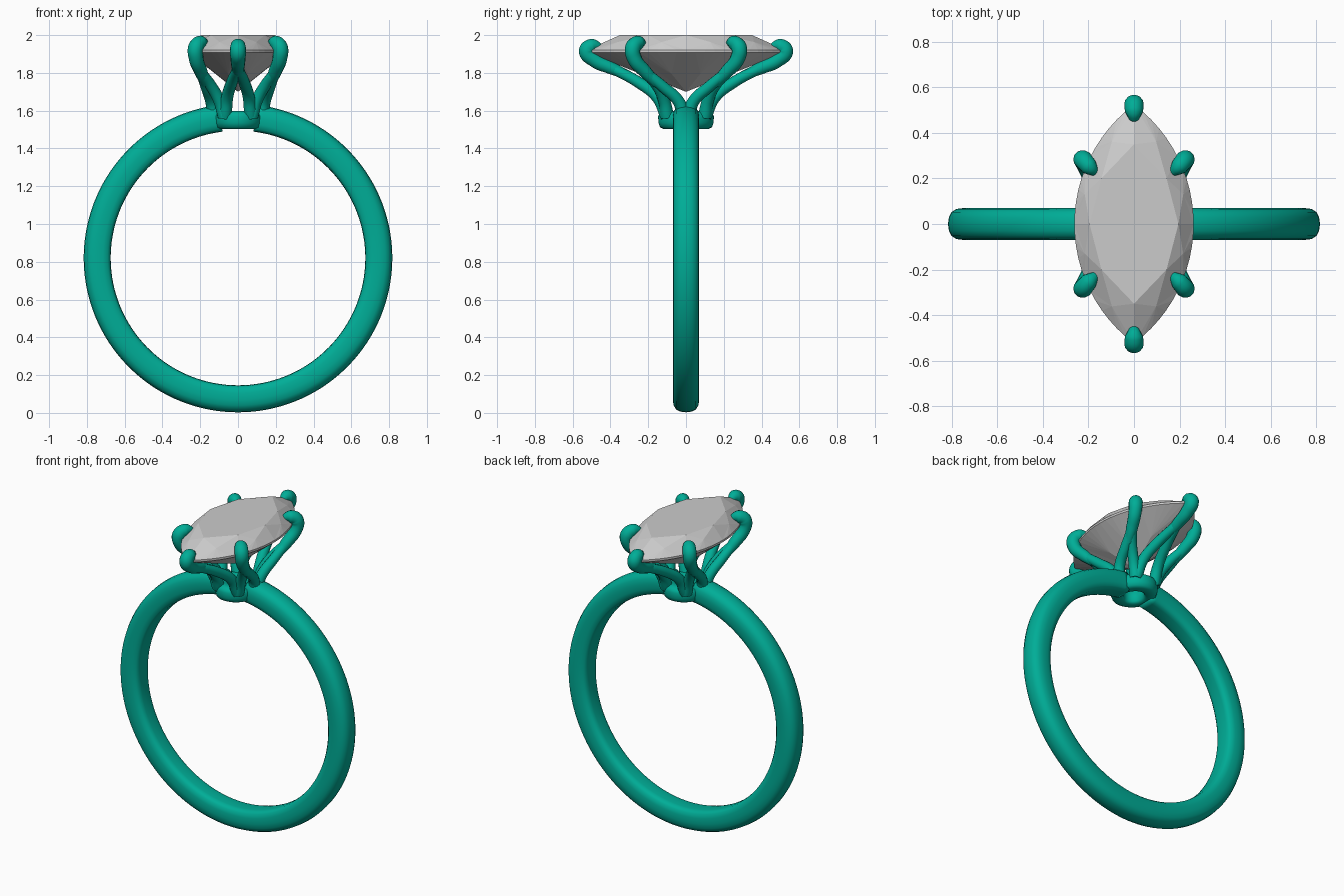
import bpy, bmesh
from math import sin, cos, pi, sqrt, asin, radians

if "Cube" in bpy.data.objects:
    bpy.data.objects.remove(bpy.data.objects["Cube"])

metal = bpy.data.materials.new("green_metal")
metal.diffuse_color = (0.0, 0.42, 0.31, 1)
metal.use_nodes = True
metal.node_tree.nodes["Principled BSDF"].inputs["Base Color"].default_value = metal.diffuse_color


def mesh_object(name, bm, mat=None, smooth=True):
    bmesh.ops.recalc_face_normals(bm, faces=bm.faces)
    me = bpy.data.meshes.new(name)
    bm.to_mesh(me)
    bm.free()
    ob = bpy.data.objects.new(name, me)
    bpy.context.collection.objects.link(ob)
    if mat:
        me.materials.append(mat)
    if smooth:
        for p in me.polygons:
            p.use_smooth = True
    return ob


def loft(name, rings, closed):
    bm = bmesh.new()
    vs = [[bm.verts.new(p) for p in r] for r in rings]
    n, m = len(vs), len(vs[0])
    for i in range(n if closed else n - 1):
        a, b = vs[i], vs[(i + 1) % n]
        for j in range(m):
            k = (j + 1) % m
            bm.faces.new((a[j], a[k], b[k], b[j]))
    if not closed:
        bm.faces.new(vs[0])
        bm.faces.new(vs[-1])
    return mesh_object(name, bm, metal)


# band: rounded section swept round the finger, open under the setting
half = [(.675, .03), (.678, .048), (.69, .062), (.715, .069), (.75, .07),
        (.78, .066), (.802, .052), (.813, .03)]
section = [(.674, 0)] + half + [(.817, 0)] + [(r, -y) for r, y in reversed(half)]
gap, steps = radians(7), 128
rings = []
for i in range(steps + 1):
    a = gap + (2 * pi - 2 * gap) * i / steps
    rings.append([(r * sin(a), y, .82 + r * cos(a)) for r, y in section])
loft("band", rings, False)

# collar: small rounded ring joining band and prongs
prof = [(.062, 1.515), (.075, 1.503), (.115, 1.503), (.132, 1.512), (.14, 1.535),
        (.142, 1.57), (.134, 1.588), (.115, 1.598), (.075, 1.598), (.062, 1.585)]
loft("collar", [[(r * .93 * cos(2 * pi * i / 48), r * 1.04 * sin(2 * pi * i / 48), z)
                 for r, z in prof] for i in range(48)], True)


# prongs: a hooked stem that forks into two legs
def prong(name, stem, legs, sx, sy):
    cu = bpy.data.curves.new(name, 'CURVE')
    cu.dimensions = '3D'
    cu.bevel_depth = 1
    cu.bevel_resolution = 5
    cu.resolution_u = 8
    cu.use_fill_caps = True
    for pts in [stem] + legs:
        sp = cu.splines.new('BEZIER')
        sp.bezier_points.add(len(pts) - 1)
        for bp, (x, y, z, r) in zip(sp.bezier_points, pts):
            bp.co = (x * sx, y * sy, z)
            bp.radius = r
            bp.handle_left_type = bp.handle_right_type = 'AUTO'
    ob = bpy.data.objects.new(name, cu)
    bpy.context.collection.objects.link(ob)
    cu.materials.append(metal)
    bpy.ops.object.select_all(action='DESELECT')
    ob.select_set(True)
    bpy.context.view_layer.objects.active = ob
    bpy.ops.object.convert(target='MESH')
    bpy.ops.object.shade_smooth_by_angle(angle=radians(50))


end_stem = [(0, .30, 1.785, .024), (0, .40, 1.827, .034), (0, .485, 1.868, .039), (0, .525, 1.918, .043),
            (0, .495, 1.942, .040), (0, .46, 1.938, .022), (0, .442, 1.932, .003)]
end_leg = [(.068, .10, 1.57, .036), (.057, .15, 1.67, .032), (.032, .255, 1.752, .030),
           (.008, .36, 1.808, .028), (0, .42, 1.836, .022)]
end_legs = [end_leg, [(-x, y, z, r) for x, y, z, r in end_leg]]
side_stem = [(.172, .155, 1.745, .026), (.196, .215, 1.805, .035), (.222, .275, 1.88, .039), (.222, .28, 1.935, .042),
             (.197, .252, 1.96, .038), (.17, .228, 1.955, .02), (.153, .215, 1.95, .003)]
side_legs = [[(.125, .012, 1.57, .036), (.142, .04, 1.65, .032), (.168, .12, 1.725, .03), (.195, .21, 1.80, .027)],
             [(.072, .10, 1.57, .036), (.098, .115, 1.65, .032), (.145, .155, 1.735, .03), (.193, .215, 1.80, .027)]]
for sy, f in ((-1, "front"), (1, "back")):
    prong(f + "_prong", end_stem, end_legs, 1, sy)
    for sx, s in ((-1, "left"), (1, "right")):
        prong(f + "_" + s + "_prong", side_stem, side_legs, sx, sy)


# stone: faceted marquise cut
def marquise(t, a, b, z):
    """t in 0..1 runs once round a pointed oval, starting at the back tip."""
    R = (a * a + b * b) / (2 * b)
    t = t % 1
    s = 1 if t < .5 else -1
    phi = asin(a / R) * (1 - 4 * (t % .5))
    return (s * (R * cos(phi) - (R - b)), s * R * sin(phi), z)


bm = bmesh.new()
N, K = 8, 6
ring = lambda n, a, b, z, off=0: [bm.verts.new(marquise((i + off) / n, a, b, z)) for i in range(n)]
table = ring(N, .35, .195, 2.0)
crown = ring(N, .45, .232, 1.963, .5)
top = ring(N * K, .525, .262, 1.921)
low = ring(N * K, .525, .262, 1.908)
pav = ring(N, .27, .125, 1.795, .5)
culet = bm.verts.new((0, 0, 1.70))
bm.faces.new(table)
M = N * K
for i in range(M):
    j = (i + 1) % M
    bm.faces.new((top[i], top[j], low[j], low[i]))
    bm.faces.new((crown[i // K], top[i], top[j]))
    bm.faces.new((pav[i // K], low[j], low[i]))
for i in range(N):
    j, h = (i + 1) % N, i - 1
    bm.faces.new((table[i], table[j], crown[i]))
    bm.faces.new((table[i], crown[i], top[i * K]))
    bm.faces.new((table[i], top[i * K], crown[h]))
    bm.faces.new((culet, pav[i], low[i * K]))
    bm.faces.new((culet, low[i * K], pav[h]))
mesh_object("stone", bm, smooth=False)
